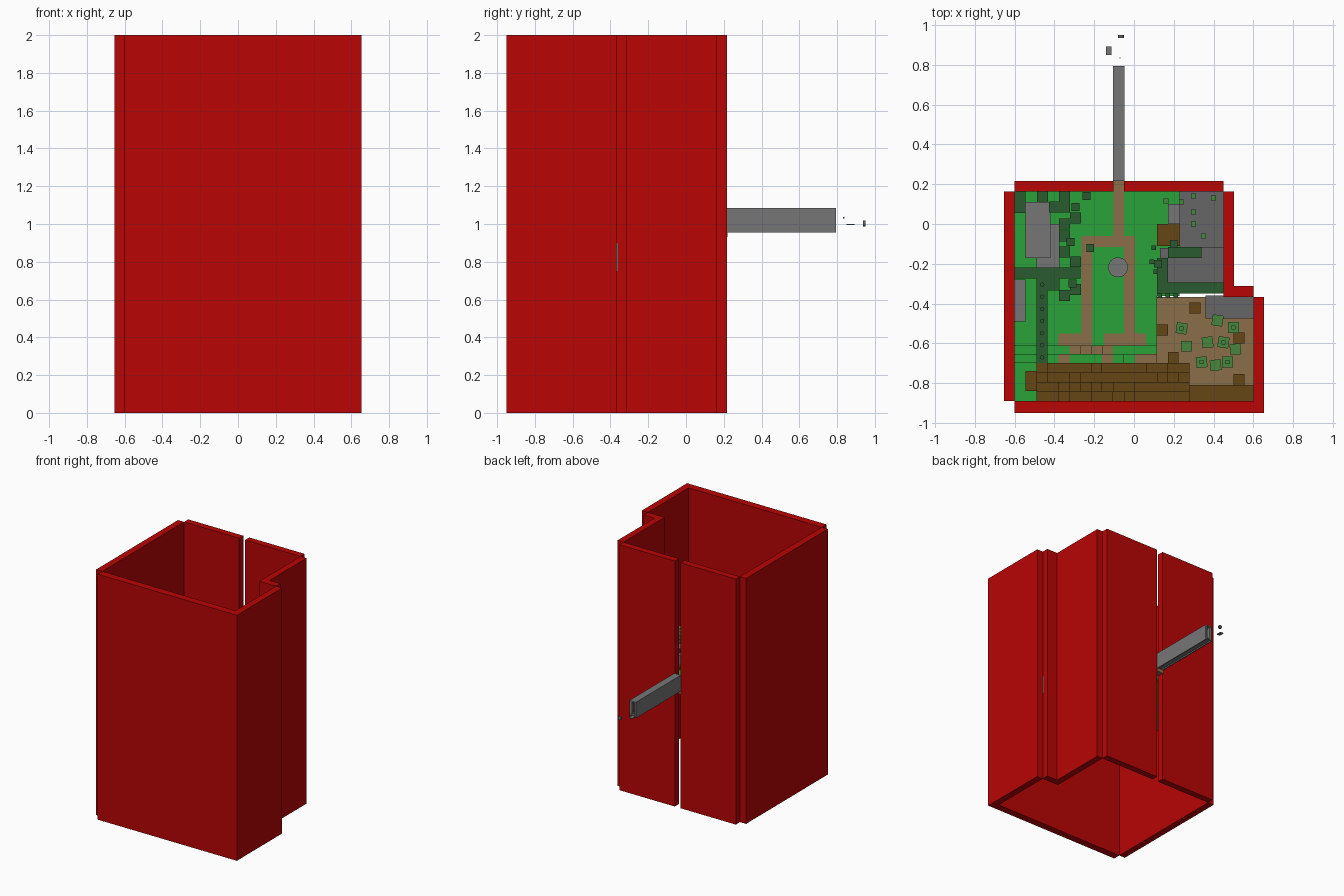
import bpy, bmesh, math, random
from mathutils import Matrix, Vector

random.seed(4)
T = 0.055  # tile size of the blocky terrain


def material(name, col):
    m = bpy.data.materials.new(name)
    m.diffuse_color = (*[c ** 2.2 for c in col], 1)  # screen colour to linear
    return m


RED = material("red", (0.72, 0.05, 0.05))
GRASS = material("grass", (0.18, 0.63, 0.23))
LEAF = material("dark_leaf", (0.18, 0.36, 0.20))
BUSH = material("bush", (0.28, 0.52, 0.25))
PATH = material("path", (0.54, 0.43, 0.29))
EARTH = material("earth", (0.40, 0.28, 0.11))
STONE = material("stone", (0.40, 0.40, 0.40))
PALE = material("pale_stone", (0.46, 0.46, 0.46))


def finish(name, bm, mat):
    me = bpy.data.meshes.new(name)
    bm.to_mesh(me)
    bm.free()
    me.materials.append(mat)
    ob = bpy.data.objects.new(name, me)
    bpy.context.collection.objects.link(ob)
    return ob


def add_box(bm, x0, x1, y0, y1, z0, z1, turn=0):
    c = Vector(((x0 + x1) / 2, (y0 + y1) / 2, (z0 + z1) / 2))
    mtx = (Matrix.Translation(c) @ Matrix.Rotation(turn, 4, 'Z')
           @ Matrix.Diagonal((x1 - x0, y1 - y0, z1 - z0, 1)))
    bmesh.ops.create_cube(bm, size=1, matrix=mtx)


def box(name, mat, *dims):
    bm = bmesh.new()
    add_box(bm, *dims)
    return finish(name, bm, mat)


def cylinder(name, mat, loc, r, h, sides=24, rot=(0, 0, 0)):
    bm = bmesh.new()
    bmesh.ops.create_cone(bm, cap_ends=True, segments=sides, radius1=r, radius2=r, depth=h)
    ob = finish(name, bm, mat)
    ob.location, ob.rotation_euler = loc, rot
    return ob


def cubes(name, mat, spots, size, z0, z1, turned=False):
    bm = bmesh.new()
    s = size / 2
    for x, y in spots:
        add_box(bm, x - s, x + s, y - s, y + s, z0, z1,
                random.choice((0, 0.1, -0.15)) if turned else 0)
    return finish(name, bm, mat)


# tall boundary walls, open at top and bottom
for name, x0, x1, y0, y1 in (
        ("left_wall", -0.655, -0.6, -0.89, 0.163),
        ("back_wall_left", -0.6, -0.103, 0.163, 0.216),
        ("back_wall_right", -0.05, 0.45, 0.163, 0.216),
        ("right_wall_back", 0.45, 0.503, -0.313, 0.163),
        ("step_wall", 0.45, 0.6, -0.3675, -0.313),
        ("right_wall_front", 0.6, 0.655, -0.89, -0.3675),
        ("front_wall", -0.6, 0.655, -0.95, -0.89)):
    box(name, RED, x0, x1, y0, y1, 0, 2)

# main ground
box("grass_field", GRASS, -0.6, 0.115, -0.89, 0.163, 0.9, 0.955)
box("grass_corner", GRASS, 0.115, 0.23, -0.363, 0.163, 0.9, 0.955)
box("dirt_yard", PATH, 0.115, 0.6, -0.81, -0.3675, 0.8, 0.86)

# grass and dirt steps leading up to the bank
bm_grass, bm_dirt = bmesh.new(), bmesh.new()
for i in range(13):
    for j in range(2):
        x, y = -0.6 + i * T, -0.7 + j * 0.045
        top = 1.0 - 0.025 * j + random.choice((0, 0.01))
        dirt = random.random() < 0.35 and i > 3
        add_box(bm_dirt if dirt else bm_grass, x, x + T, y, y + 0.045, 0.94, top)
finish("grass_steps", bm_grass, GRASS)
finish("dirt_steps", bm_dirt, PATH)

# paths around the central round basin
for i, (x0, x1, y0, y1) in enumerate((
        (-0.103, -0.05, -0.06, 0.22), (-0.265, 0.005, -0.115, -0.06),
        (-0.265, -0.21, -0.55, -0.115), (-0.05, 0.005, -0.61, -0.115),
        (-0.38, -0.21, -0.61, -0.55), (-0.15, 0.06, -0.61, -0.55))):
    box(f"path_{i}", PATH, x0, x1, y0, y1, 0.93, 0.96)
cylinder("round_basin", PALE, (-0.08, -0.218, 0.965), 0.05, 0.03)

# stepped earth bank along the front
bm = bmesh.new()
for i in range(14):
    x = -0.49 + i * T
    for j in range(4):
        y = -0.89 + j * 0.0475
        top = 1.33 - 0.09 * j + random.choice((0, 0.005, 0.02))
        add_box(bm, x, x + T, y, y + 0.0475, 0.86, top)
finish("earth_bank", bm, EARTH)
box("low_earth_bank", EARTH, 0.28, 0.6, -0.89, -0.81, 0.8, 1.1)
box("bank_left_end", EARTH, -0.545, -0.49, -0.84, -0.74, 0.9, 1.1)
for i, (x, y) in enumerate(((0.115, -0.56), (0.17, -0.70), (0.5, -0.81), (0.5, -0.6), (0.28, -0.45))):
    box(f"earth_patch_{i}", EARTH, x, x + T, y, y + T, 0.83, 0.885)

# stone platforms and buildings
box("back_building", STONE, 0.23, 0.45, -0.12, 0.163, 0.9, 1.07)
box("middle_building", STONE, 0.13, 0.45, -0.31, -0.12, 0.9, 1.05)
box("building_porch", PALE, 0.17, 0.23, 0.0, 0.10, 0.9, 1.0)
box("earth_porch", EARTH, 0.115, 0.23, -0.11, 0.0, 0.9, 0.98)
box("corner_stone", STONE, 0.36, 0.602, -0.475, -0.359, 0.75, 0.9)
box("left_stone_back", PALE, -0.545, -0.42, -0.17, 0.11, 0.9, 1.03)
box("left_stone_front", PALE, -0.49, -0.375, -0.22, 0.0, 0.9, 1.01)
box("left_stone_strip", PALE, -0.6, -0.545, -0.49, -0.28, 0.9, 1.0)

# hedges
for i, (x0, x1, y0, y1) in enumerate((
        (0.17, 0.34, -0.17, -0.115), (0.115, 0.45, -0.35, -0.295),
        (-0.6, -0.27, -0.275, -0.22), (-0.49, -0.435, -0.75, -0.275),
        (-0.435, -0.375, -0.335, -0.275), (-0.6, -0.545, 0.055, 0.163),
        (0.115, 0.17, -0.295, -0.17))):
    box(f"hedge_{i}", LEAF, x0, x1, y0, y1, 0.93, 1.08)

# hedge posts
for i in range(7):
    cylinder(f"hedge_post_{i}", LEAF, (-0.462, -0.305 - i * 0.061, 1.085), 0.011, 0.03, 8)

# dark leafy tree blocks on the left
cubes("leaf_blocks_low", LEAF, [(-0.35, 0.14), (-0.35, 0.085), (-0.35, 0.0), (-0.295, 0.03),
      (-0.46, 0.14), (-0.35, -0.06), (-0.35, -0.14), (-0.295, -0.19), (-0.40, 0.085),
      (-0.35, -0.36), (-0.295, -0.33)], T, 0.95, 1.07)
cubes("leaf_blocks_high", LEAF, [(-0.295, 0.085), (-0.32, -0.09), (-0.22, -0.12), (-0.31, -0.30),
      (-0.24, 0.14), (0.12, -0.20), (0.2, -0.1)], 0.04, 0.95, 1.12)
cubes("building_plants", BUSH, [(0.24, 0.11), (0.30, 0.0), (0.30, 0.06), (0.35, -0.06),
      (0.30, 0.14), (0.40, 0.13), (0.16, 0.115)], 0.025, 0.95, 1.095)
cubes("shrubs", LEAF, [(0.10, -0.12), (0.11, -0.24), (0.13, -0.36), (0.17, -0.36),
      (0.21, -0.36), (0.09, -0.19)], 0.022, 0.86, 0.99)

# bushy trees in the dirt yard
trees = [(0.24, -0.525), (0.42, -0.485), (0.50, -0.52), (0.37, -0.595), (0.45, -0.595),
         (0.265, -0.615), (0.34, -0.695), (0.41, -0.71), (0.47, -0.695), (0.51, -0.63)]
cubes("tree_trunks", EARTH, trees, 0.014, 0.86, 0.95)
cubes("tree_crowns", BUSH, trees, 0.055, 0.94, 0.99, True)
cubes("tree_tips", BUSH, trees[::2], 0.02, 0.99, 1.01)

# hollow entrance corridor behind the back wall
box("corridor_roof", PALE, -0.105, -0.047, 0.216, 0.795, 1.075, 1.085)
box("corridor_floor", PALE, -0.097, -0.055, 0.216, 0.795, 0.965, 0.975)
for side, x in (("left", -0.105), ("right", -0.055)):
    box(f"corridor_wall_{side}", PALE, x, x + 0.008, 0.216, 0.795, 0.955, 1.075)
    box(f"corridor_end_jamb_{side}", PALE, x + (0.008 if side == "left" else -0.01),
        x + (0.018 if side == "left" else 0), 0.77, 0.79, 0.975, 1.075)

# loose pieces beyond the corridor
box("loose_plate", PALE, -0.14, -0.112, 0.85, 0.893, 0.995, 1.001)
box("loose_chip", STONE, -0.073, -0.069, 0.832, 0.838, 1.03, 1.036)
cylinder("loose_disc", STONE, (-0.065, 0.943, 1.003), 0.015, 0.014, 12, (math.pi / 2, 0, 0))
